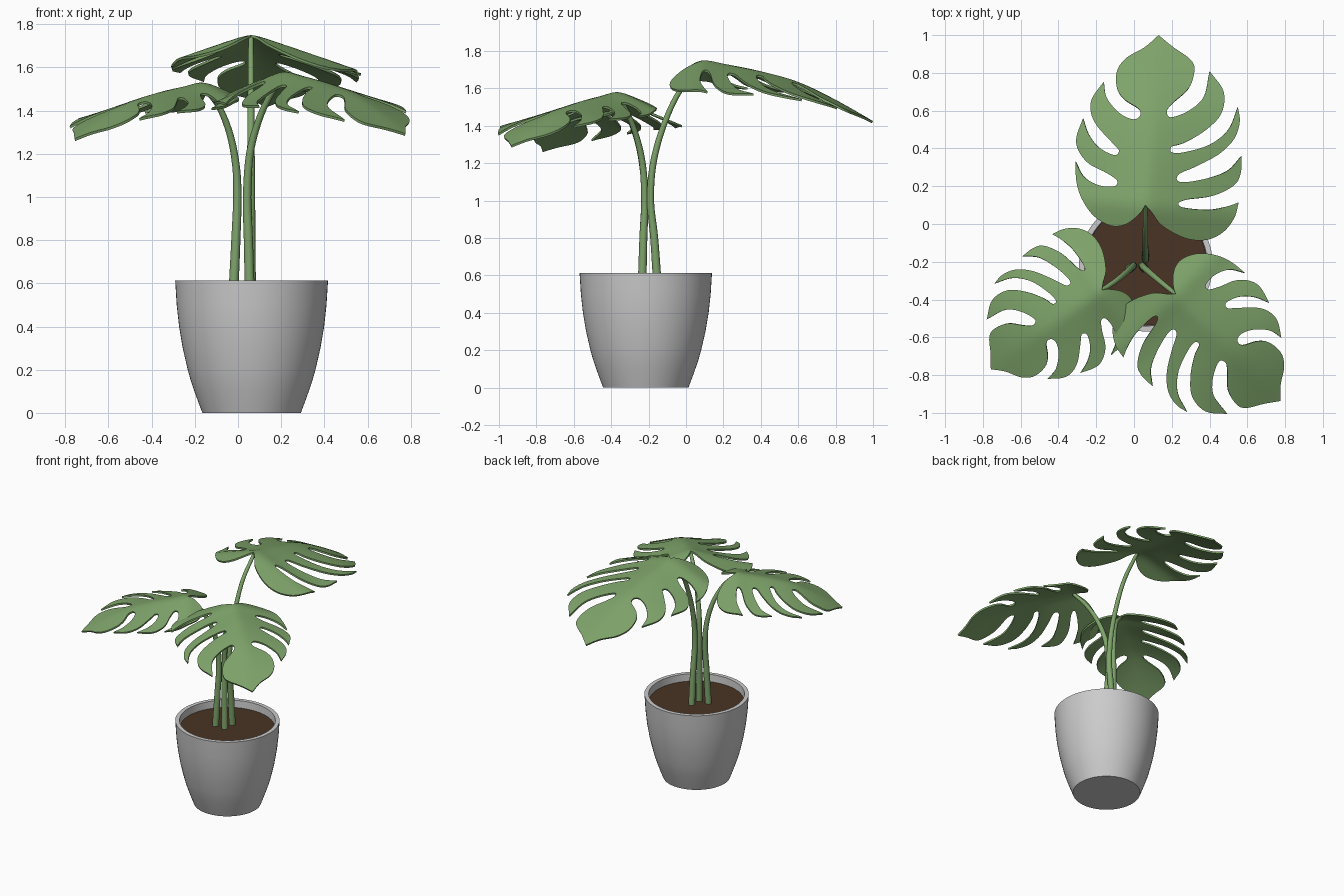
import bpy, bmesh, math
from mathutils import Vector
from mathutils.geometry import delaunay_2d_cdt

if "Cube" in bpy.data.objects:
    bpy.data.objects.remove(bpy.data.objects["Cube"])


def mat(name, col):
    m = bpy.data.materials.new(name)
    m.diffuse_color = (*col, 1)
    m.use_nodes = True
    m.node_tree.nodes["Principled BSDF"].inputs["Base Color"].default_value = m.diffuse_color
    return m


GREEN = mat("leaf green", (0.21, 0.37, 0.145))
GREY = mat("pot grey", (0.60, 0.60, 0.60))
BROWN = mat("soil brown", (0.066, 0.034, 0.017))
CX, CY = 0.063, -0.215


def finish(name, bm, material, angle=40):
    me = bpy.data.meshes.new(name)
    bm.to_mesh(me)
    bm.free()
    ob = bpy.data.objects.new(name, me)
    bpy.context.collection.objects.link(ob)
    me.materials.append(material)
    bpy.ops.object.select_all(action='DESELECT')
    bpy.context.view_layer.objects.active = ob
    ob.select_set(True)
    bpy.ops.object.shade_smooth_by_angle(angle=math.radians(angle))
    return ob


def lathe(name, profile, material, n=64):
    bm = bmesh.new()
    rings = [[bm.verts.new((CX + r * math.cos(2 * math.pi * i / n),
                            CY + r * math.sin(2 * math.pi * i / n), z)) for i in range(n)]
             for r, z in profile]
    for a, b in zip(rings, rings[1:]):
        for i in range(n):
            j = (i + 1) % n
            bm.faces.new((a[i], a[j], b[j], b[i]))
    bm.faces.new(rings[0][::-1])
    bm.faces.new(rings[-1])
    return finish(name, bm, material)


def catmull(pts, steps):
    p = [Vector(q) for q in pts]
    p = [2 * p[0] - p[1]] + p + [2 * p[-1] - p[-2]]
    out = []
    for a, b, c, d in zip(p, p[1:], p[2:], p[3:]):
        for k in range(steps):
            t = k / steps
            out.append(0.5 * (2 * b + (c - a) * t + (2 * a - 5 * b + 4 * c - d) * t * t
                              + (3 * b - a - 3 * c + d) * t ** 3))
    return out + [p[-2]]


# Pot and soil
lathe("pot", [(0.228, 0), (0.247, 0.05), (0.265, 0.1), (0.282, 0.15), (0.296, 0.2), (0.319, 0.3),
              (0.336, 0.4), (0.347, 0.5), (0.354, 0.613), (0.325, 0.613), (0.32, 0.54)], GREY)
lathe("soil", [(0.318, 0.53), (0.323, 0.56)], BROWN)

# Leaf outline: smooth chains that meet in sharp lobe tips (right side, then left side)
RIGHT = [
    [(.13, 1.0), (.21, .935), (.30, .87), (.32, .81), (.29, .72), (.21, .645), (.175, .60),
     (.195, .565), (.29, .60), (.37, .675), (.40, .81)],
    [(.40, .81), (.475, .70), (.46, .58), (.37, .49), (.265, .43), (.20, .41), (.20, .38),
     (.265, .38), (.40, .42), (.50, .50), (.55, .62)],
    [(.55, .62), (.56, .54), (.53, .45), (.45, .37), (.33, .305), (.24, .265), (.23, .23),
     (.28, .222), (.40, .245), (.50, .285), (.57, .36)],
    [(.57, .36), (.565, .27), (.53, .205), (.42, .15), (.28, .13), (.235, .107), (.27, .085),
     (.40, .075), (.50, .095), (.555, .115)],
    [(.555, .115), (.53, .03), (.47, -.045), (.38, -.085), (.27, -.075), (.15, -.01), (.095, .06),
     (.06, .10)],
]
LEFT = [
    [(.06, .10), (.03, .055), (-.04, .0), (-.12, -.01), (-.21, .04), (-.275, .13), (-.305, .225),
     (-.31, .33)],
    [(-.31, .33), (-.265, .25), (-.185, .205), (-.105, .20), (-.09, .23), (-.145, .27),
     (-.24, .32), (-.295, .39), (-.305, .46), (-.27, .56)],
    [(-.27, .56), (-.24, .475), (-.185, .405), (-.105, .365), (-.08, .39), (-.12, .435),
     (-.20, .525), (-.23, .60), (-.22, .67), (-.16, .753)],
    [(-.16, .753), (-.145, .67), (-.08, .59), (-.01, .555), (.03, .57), (.025, .61), (-.05, .66),
     (-.09, .72), (-.09, .81), (-.04, .88), (.055, .935), (.13, 1.0)],
]
BASE = Vector((0.06, 0.10))
AXIS = (Vector((0.13, 1.0)) - BASE).normalized()
SIDE = Vector((-AXIS.y, AXIS.x))


def lerp_table(table, u):
    for (a, x), (b, y) in zip(table, table[1:]):
        if u <= b:
            t = max(0, (u - a) / (b - a))
            return x + (y - x) * t
    return table[-1][1]


RIDGE = [tuple(p) for p in catmull([(-.25, -.06), (-.1, -.02), (0, 0), (.1, -.018), (.3, -.058), (.5, -.115),
                                    (.7, -.21), (.92, -.335)], 6)]
SLOPE = [tuple(p) for p in catmull([(-.25, .34), (.08, .34), (.3, .26), (.5, .19), (.7, .10), (.92, .05)], 6)]


def leaf(name, origin, tip_xy, scale):
    pts = []
    for chain in RIGHT + LEFT:
        pts += catmull(chain, 5)[:-1]
    n = len(pts)
    # interior points let the blade bend smoothly
    grid = [Vector((-.32 + .03 * i, -.1 + .03 * j)) for i in range(31) for j in range(38)]
    grid = [g for g in grid if min((g - p).length for p in pts) > 0.012]
    vs, _, fs, *_ = delaunay_2d_cdt(pts + grid, [], [list(range(n))], 1, 1e-5)
    d = (Vector(tip_xy) - Vector(origin[:2])).normalized()
    s = Vector((-d.y, d.x))
    bm = bmesh.new()
    bv = []
    for p in vs:
        u, v = (p - BASE).dot(AXIS), (p - BASE).dot(SIDE)
        w = lerp_table(RIDGE, u) - lerp_table(SLOPE, u) * (math.hypot(v, .03) - .03)
        q = Vector(origin[:2]) + (d * u + s * v) * scale
        bv.append(bm.verts.new((q.x, q.y, origin[2] + w * scale)))
    for f in fs:
        bm.faces.new([bv[i] for i in f])
    bmesh.ops.delete(bm, geom=[v for v in bm.verts if not v.link_faces], context='VERTS')
    bm.normal_update()
    for f in bm.faces:
        if f.normal.z < 0:
            f.normal_flip()
    ob = finish(name, bm, GREEN)
    m = ob.modifiers.new("thickness", 'SOLIDIFY')
    m.thickness, m.offset = 0.012, -1
    bpy.ops.object.modifier_apply(modifier=m.name)
    bpy.ops.object.shade_smooth_by_angle(angle=math.radians(40))


leaf("back_leaf", (0.06, 0.10, 1.75), (0.13, 1.0), 1.0)
leaf("right_leaf", (0.22, -0.37, 1.58), (0.77, -0.93), 0.88)
leaf("left_leaf", (-0.17, -0.35, 1.53), (-0.76, -0.77), 0.80)


# Stems: tapered tubes swept along a path
def stem(name, path, n=16):
    c = catmull(path, 6)
    bm = bmesh.new()
    rings = []
    for k, p in enumerate(c):
        t = (c[min(k + 1, len(c) - 1)] - c[max(k - 1, 0)]).normalized()
        x = Vector((0, 1, 0)).cross(t).normalized()
        y = t.cross(x)
        r = 0.023 - 0.011 * k / (len(c) - 1)
        rings.append([bm.verts.new(p + r * (x * math.cos(2 * math.pi * i / n)
                                            + y * math.sin(2 * math.pi * i / n))) for i in range(n)])
    for a, b in zip(rings, rings[1:]):
        for i in range(n):
            j = (i + 1) % n
            bm.faces.new((a[i], a[j], b[j], b[i]))
    bm.faces.new(rings[0][::-1])
    bm.faces.new(rings[-1])
    finish(name, bm, GREEN)


stem("back_stem", [(.06, -.152, .54), (.06, -.17, .8), (.06, -.19, 1.0), (.06, -.175, 1.2),
                   (.06, -.12, 1.4), (.06, -.03, 1.59), (.06, .105, 1.735)])
stem("right_stem", [(.055, -.235, .54), (.048, -.228, .8), (.042, -.22, 1.0), (.055, -.233, 1.2),
                    (.098, -.27, 1.36), (.155, -.318, 1.48), (.222, -.372, 1.567)])
stem("left_stem", [(-.022, -.235, .54), (-.01, -.228, .8), (-.003, -.22, 1.0), (-.01, -.228, 1.15),
                   (-.04, -.255, 1.3), (-.095, -.3, 1.43), (-.172, -.352, 1.517)])
